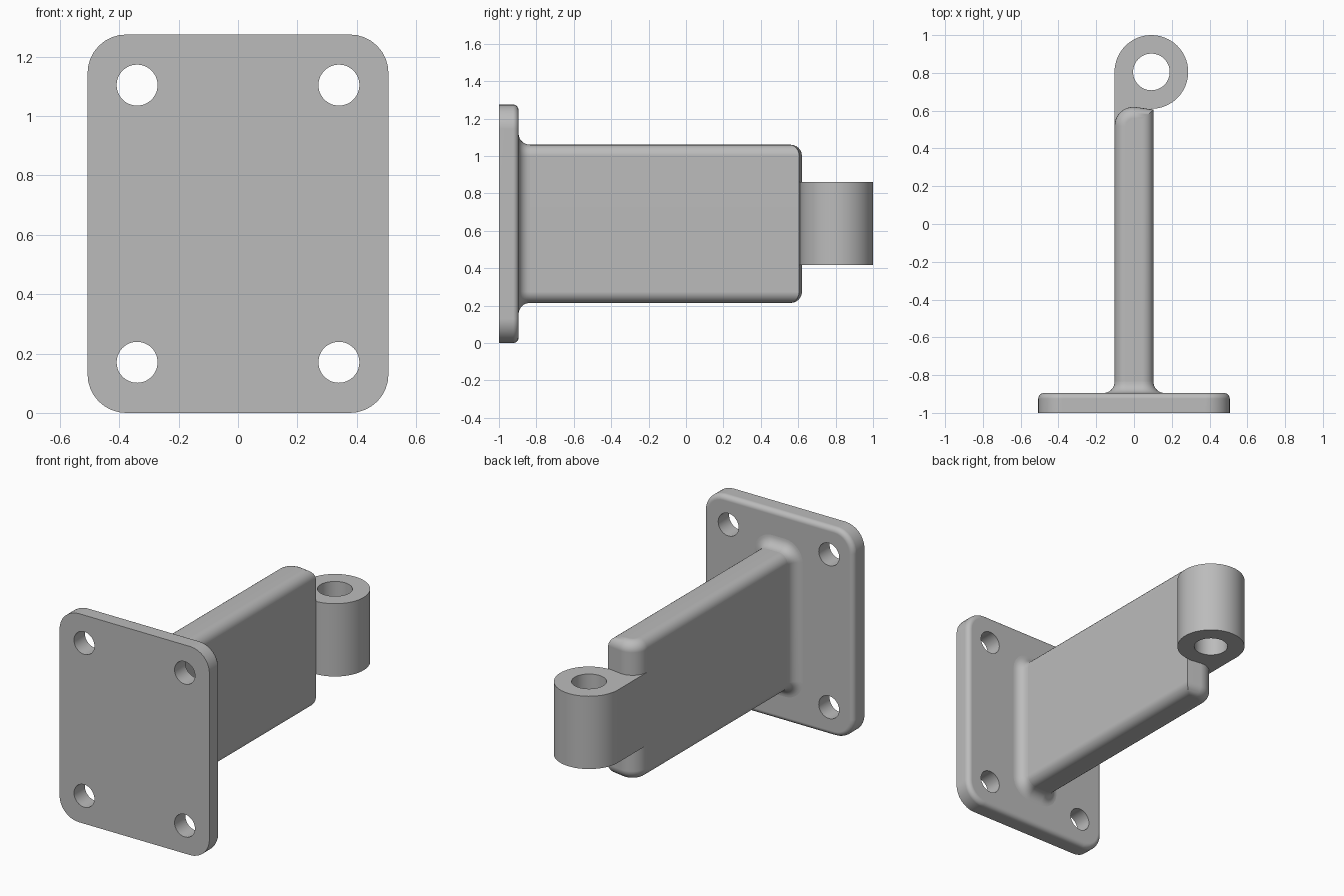
import bpy, bmesh
from math import sin, cos, pi, radians
from mathutils import Vector

cube = bpy.data.objects.get("Cube")
if cube:
    bpy.data.objects.remove(cube, do_unlink=True)

grey = bpy.data.materials.new("light grey metal")
grey.use_nodes = True
grey.diffuse_color = (0.5, 0.5, 0.5, 1)
grey.node_tree.nodes["Principled BSDF"].inputs["Base Color"].default_value = (0.5, 0.5, 0.5, 1)

MID_Z = 0.6375
PLATE_BACK = -0.895
ARM_X, ARM_Z, ROUND = 0.103, 0.423, 0.06    # arm half width, half height, edge radius


def arc(cx, cy, r, start, end, steps=8):
    angles = [radians(start + (end - start) * i / steps) for i in range(steps + 1)]
    return [(cx + r * cos(a), cy + r * sin(a)) for a in angles]


def rounded_rect(hw, hh, r):
    pts = []
    for k, (sx, sy) in enumerate([(1, 1), (-1, 1), (-1, -1), (1, -1)]):
        pts += arc(sx * (hw - r), sy * (hh - r), r, 90 * k, 90 * k + 90)
    return pts


def upright(pts, y):
    """Place a flat outline in the xz plane around the arm axis."""
    return [Vector((x, y, MID_Z + z)) for x, z in pts]


def make_object(name, bm):
    bmesh.ops.recalc_face_normals(bm, faces=bm.faces)
    mesh = bpy.data.meshes.new(name)
    bm.to_mesh(mesh)
    bm.free()
    mesh.materials.append(grey)
    obj = bpy.data.objects.new(name, mesh)
    bpy.context.collection.objects.link(obj)
    return obj


def prism(name, outline, direction, bevel=0, rule=None):
    """Extrude an outline and round the edges picked by the rule."""
    bm = bmesh.new()
    face = bm.faces.new([bm.verts.new(p) for p in outline])
    ext = bmesh.ops.extrude_face_region(bm, geom=[face], use_keep_orig=True)
    verts = [g for g in ext["geom"] if isinstance(g, bmesh.types.BMVert)]
    bmesh.ops.translate(bm, verts=verts, vec=direction)
    bmesh.ops.recalc_face_normals(bm, faces=bm.faces)
    if bevel:
        edges = [e for e in bm.edges if rule(e.verts[0].co, e.verts[1].co)]
        bmesh.ops.bevel(bm, geom=edges, offset=bevel, offset_type='OFFSET', segments=6,
                        profile=0.5, affect='EDGES', clamp_overlap=False)
    return make_object(name, bm)


def activate(obj):
    bpy.ops.object.select_all(action='DESELECT')
    obj.select_set(True)
    bpy.context.view_layer.objects.active = obj


def drill(obj, centre, radius, rotation):
    bpy.ops.mesh.primitive_cylinder_add(vertices=48, radius=radius, depth=0.8,
                                        location=centre, rotation=rotation)
    cutter = bpy.context.object
    cutter.hide_render = True
    cut = obj.modifiers.new("hole", 'BOOLEAN')
    cut.operation, cut.solver, cut.object = 'DIFFERENCE', 'EXACT', cutter
    activate(obj)
    bpy.ops.object.modifier_apply(modifier=cut.name)
    bpy.data.objects.remove(cutter, do_unlink=True)


def finish(obj):
    activate(obj)
    bpy.ops.object.shade_smooth_by_angle(angle=radians(35))
    weighted = obj.modifiers.new("even shading", 'WEIGHTED_NORMAL')
    weighted.keep_sharp = True


# Mounting plate with a rounded rear rim and four bolt holes
plate = prism("mounting_plate", upright(rounded_rect(0.507, MID_Z, 0.13), -1),
              Vector((0, PLATE_BACK + 1, 0)), 0.03,
              lambda a, b: min(a.y, b.y) > PLATE_BACK - 0.001)
for sx in (-1, 1):
    for sz in (-1, 1):
        drill(plate, (sx * 0.34, -0.95, MID_Z + sz * 0.467), 0.069, (pi / 2, 0, 0))

# Arm: one rear corner rounded, top and bottom edges rounded
ARM_START = -0.95
footprint = [(-ARM_X, ARM_START), (ARM_X, ARM_START), (ARM_X, 0.605)]
footprint += arc(-0.003, 0.52, 0.1, 82, 180, 10)
arm = prism("arm", [Vector((x, y, MID_Z - ARM_Z)) for x, y in footprint],
            Vector((0, 0, 2 * ARM_Z)), ROUND,
            lambda a, b: abs(a.z - b.z) < 0.001 and max(a.y, b.y) > ARM_START + 0.001)

# Concave fillet where the arm meets the plate
bm = bmesh.new()
STEPS = 8
rings = []
for i in range(STEPS + 1):
    t = pi / 2 * i / STEPS
    grow = ROUND * (1 - sin(t))
    pts = rounded_rect(ARM_X + grow, ARM_Z + grow, ROUND + grow)
    rings.append([bm.verts.new(p) for p in upright(pts, PLATE_BACK + ROUND * (1 - cos(t)))])
for low, high in zip(rings, rings[1:]):
    for j in range(len(low)):
        k = (j + 1) % len(low)
        bm.faces.new((low[j], low[k], high[k], high[j]))
fillet = make_object("arm_base_fillet", bm)

# Hinge knuckle: barrel with a neck flush with one side of the arm
BARREL_X, BARREL_Y, BARREL_R = 0.092, 0.805, 0.195
neck = [(-ARM_X, 0.5), (ARM_X - 0.01, 0.5)]
barrel = arc(BARREL_X, BARREL_Y, BARREL_R, -90, 180, 48)
knuckle = prism("hinge_knuckle", [Vector((x, y, 0.417)) for x, y in neck + barrel],
                Vector((0, 0, 0.445)))
drill(knuckle, (BARREL_X, BARREL_Y, MID_Z), 0.097, (0, 0, 0))

for part in (plate, arm, fillet, knuckle):
    finish(part)
